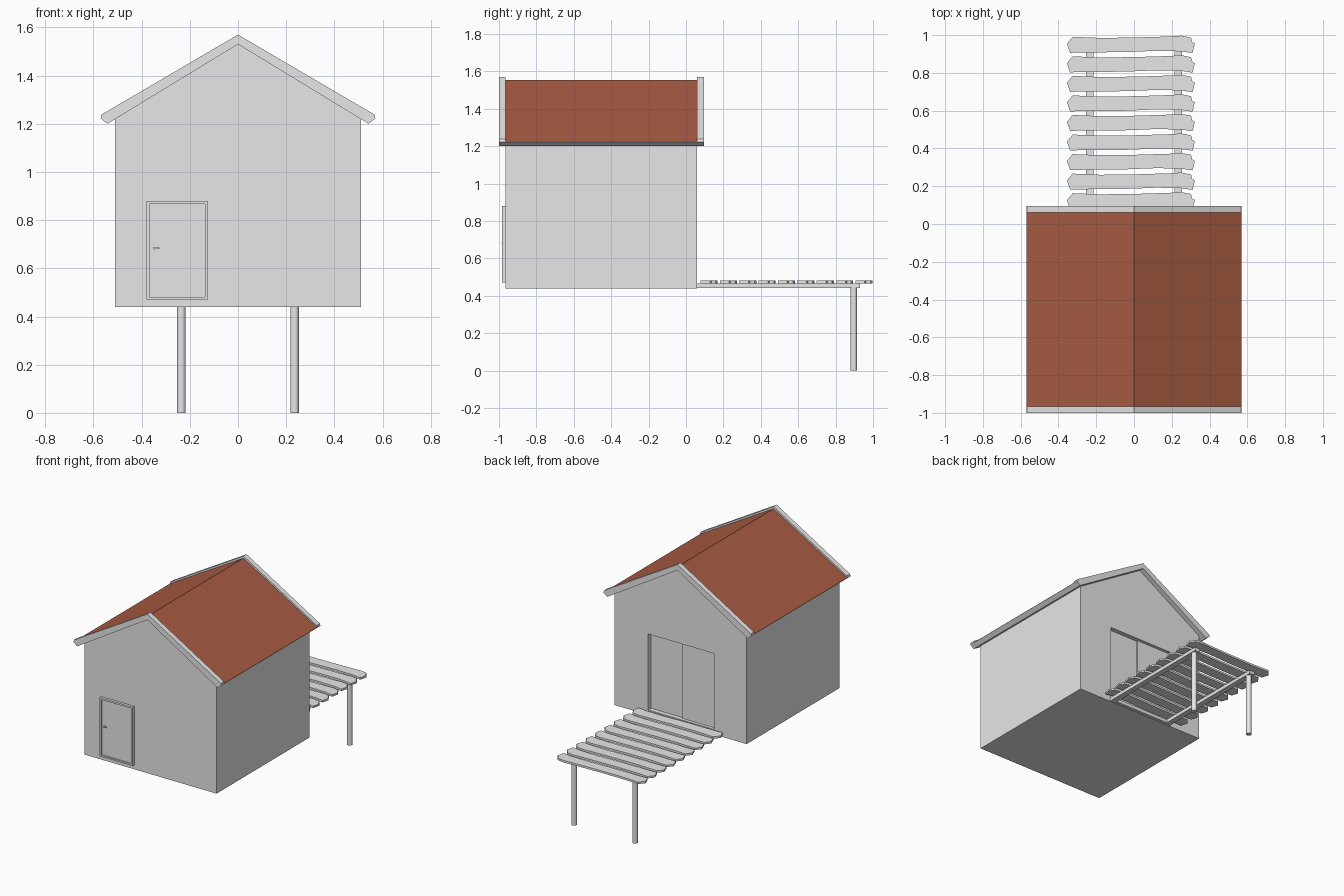
import bpy, bmesh, math
from mathutils import Matrix

if "Cube" in bpy.data.objects:
    bpy.data.objects.remove(bpy.data.objects["Cube"])


def material(name, rgb):
    m = bpy.data.materials.new(name)
    m.diffuse_color = (*rgb, 1)
    m.use_nodes = True
    m.node_tree.nodes["Principled BSDF"].inputs["Base Color"].default_value = m.diffuse_color
    return m


GREY = material("light grey", (0.8, 0.8, 0.8))
RED = material("roof red", (0.40, 0.107, 0.056))


def finish(name, bm, mats=(GREY,)):
    bmesh.ops.recalc_face_normals(bm, faces=bm.faces)
    me = bpy.data.meshes.new(name)
    bm.to_mesh(me)
    bm.free()
    for m in mats:
        me.materials.append(m)
    ob = bpy.data.objects.new(name, me)
    bpy.context.collection.objects.link(ob)
    return ob


def box(name, x, y, z):
    bm = bmesh.new()
    bmesh.ops.create_cube(bm, size=1)
    for v in bm.verts:
        v.co = [r[0] + (c + 0.5) * (r[1] - r[0]) for c, r in zip(v.co, (x, y, z))]
    return finish(name, bm)


def prism(name, points, vec, mats=(GREY,), red_top=False):
    bm = bmesh.new()
    f = bm.faces.new([bm.verts.new(p) for p in points])
    ext = bmesh.ops.extrude_face_region(bm, geom=[f])
    bmesh.ops.translate(bm, vec=vec, verts=[g for g in ext["geom"] if isinstance(g, bmesh.types.BMVert)])
    # extrude keeps the starting face, so the prism is closed
    bmesh.ops.recalc_face_normals(bm, faces=bm.faces)
    if red_top:
        for face in bm.faces:
            if face.normal.z > 0.75:
                face.material_index = 1
    return finish(name, bm, mats)


def cylinder(name, radius, depth, matrix, sides=24):
    bm = bmesh.new()
    bmesh.ops.create_cone(bm, cap_ends=True, segments=sides, radius1=radius,
                          radius2=radius, depth=depth, matrix=matrix)
    for f in bm.faces:
        f.smooth = len(f.verts) == 4
    return finish(name, bm)


def cut(target, x, y, z):
    c = box("cutter", x, y, z)
    c.hide_render = True
    c.hide_set(True)
    m = target.modifiers.new("opening", "BOOLEAN")
    m.operation, m.object, m.solver = "DIFFERENCE", c, "EXACT"


FRONT, BACK = -0.965, 0.06

# House body with the sliding door opening
body = prism("house_walls", [(x, FRONT, z) for x, z in
             [(-0.51, 0.44), (0.51, 0.44), (0.51, 1.222), (0, 1.532), (-0.51, 1.222)]],
             (0, BACK - FRONT, 0))
cut(body, (-0.26, 0.25), (BACK - 0.04, BACK + 0.05), (0.475, 1.005))
box("sliding_door_left", (-0.01, 0.25), (0.015, 0.028), (0.475, 1.005))
box("sliding_door_right", (-0.26, 0.0), (0.015, 0.038), (0.475, 1.005))


# Roof covering and gable boards share a chevron profile
def chevron(half, y):
    full = half + [(-x, z) for x, z in reversed(half) if x]
    # half runs from ridge bottom to ridge top along the right side
    return [(x, y, z) for x, z in full]


def roof_profile(y, ridge, tip):
    right = [(0.542, 1.2), (0.57, 1.222), tip]
    left = [(-x, z) for x, z in reversed(right)]
    pts = [(0, 1.53)] + right + [(0, ridge)] + left
    return [(x, y, z) for x, z in pts]


prism("roof", roof_profile(FRONT, 1.555, (0.569, 1.225)), (0, BACK - FRONT, 0), (GREY, RED), True)
prism("front_gable_board", roof_profile(-1.0, 1.57, (0.567, 1.238)), (0, 0.035, 0))
prism("back_gable_board", roof_profile(BACK, 1.57, (0.567, 1.238)), (0, 0.035, 0))

# Front door with raised frame and lever handle
frame = box("front_door_frame", (-0.38, -0.125), (-0.983, -0.96), (0.47, 0.88))
cut(frame, (-0.368, -0.137), (-1.02, -0.90), (0.48, 0.868))
box("front_door", (-0.371, -0.134), (-0.972, -0.96), (0.477, 0.871))
turn = Matrix.Rotation(math.pi / 2, 4, "X")
cylinder("handle_rose", 0.006, 0.012, Matrix.Translation((-0.347, -0.977, 0.683)) @ turn, 16)
box("handle_lever", (-0.350, -0.325), (-0.987, -0.982), (0.681, 0.686))

# Deck planks with worn, uneven outlines
PLANK = [(-0.355, 0.003), (-0.338, -0.045), (-0.30, -0.043), (-0.05, -0.041), (0.12, -0.034),
         (0.25, -0.037), (0.31, -0.046), (0.322, 0.004), (0.308, 0.012), (0.302, 0.036),
         (0.25, 0.046), (0.19, 0.042), (0.0, 0.036), (-0.18, 0.034), (-0.325, 0.04)]
for i in range(9):
    yc = 0.951 - i * 0.1035
    prism(f"deck_plank_{i + 1}", [(x, yc + y, 0.467) for x, y in PLANK], (0, 0, 0.014))

# Deck beams, ledger and posts
for side, s in (("left", -1), ("right", 1)):
    x = s * 0.235
    box(f"{side}_beam", (x - 0.02, x + 0.02), (BACK, 0.93), (0.443, 0.467))
    cylinder(f"{side}_post", 0.018, 0.445, Matrix.Translation((x, 0.897, 0.2225)))
box("ledger_beam", (-0.215, 0.215), (BACK, 0.08), (0.443, 0.467))
